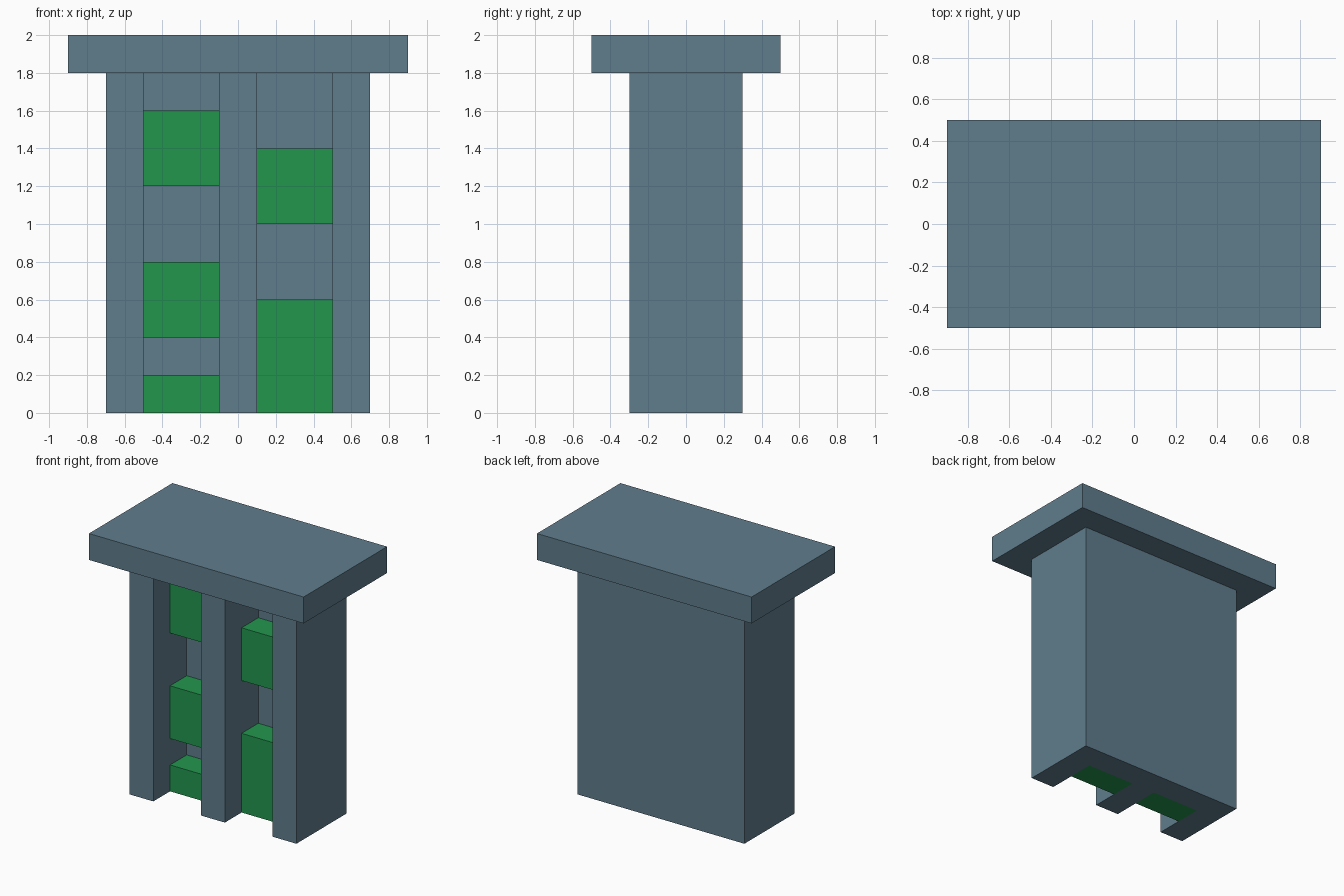
import bpy
import bmesh

cube = bpy.data.objects.get("Cube")
if cube:
    bpy.data.objects.remove(cube, do_unlink=True)


def material(name, rgb):
    mat = bpy.data.materials.new(name)
    mat.use_nodes = True
    mat.diffuse_color = (*rgb, 1)
    mat.node_tree.nodes["Principled BSDF"].inputs["Base Color"].default_value = (*rgb, 1)
    return mat


slate = material("slate_blue", (0.117, 0.205, 0.265))
green = material("green", (0.016, 0.305, 0.076))


def prism(name, outline, z0, z1, mat):
    """Extrude a plan outline from z0 up to z1."""
    bm = bmesh.new()
    base = bm.faces.new([bm.verts.new((x, y, z0)) for x, y in outline])
    top = bmesh.ops.extrude_face_region(bm, geom=[base], use_keep_orig=True)
    moved = [v for v in top["geom"] if isinstance(v, bmesh.types.BMVert)]
    bmesh.ops.translate(bm, verts=moved, vec=(0, 0, z1 - z0))
    bmesh.ops.recalc_face_normals(bm, faces=bm.faces)
    mesh = bpy.data.meshes.new(name)
    bm.to_mesh(mesh)
    bm.free()
    mesh.materials.append(mat)
    obj = bpy.data.objects.new(name, mesh)
    bpy.context.collection.objects.link(obj)
    return obj


def rect(x0, x1, y0, y1):
    return [(x0, y0), (x1, y0), (x1, y1), (x0, y1)]


# Main body: E-shaped plan with two open channels on the front
half = [(0.1, -0.3), (0.1, 0.1), (0.5, 0.1), (0.5, -0.3), (0.7, -0.3), (0.7, 0.3)]
mirrored = [(-x, y) for x, y in reversed(half)]
prism("body", half + mirrored, 0, 1.8, slate)

# Overhanging cap slab
prism("cap", rect(-0.9, 0.9, -0.5, 0.5), 1.8, 2.0, slate)

# Green blocks set inside the channels
channels = {
    "right": (-0.5, -0.1, [(0, 0.2), (0.4, 0.8), (1.2, 1.6)]),
    "left": (0.1, 0.5, [(0, 0.6), (1.0, 1.4)]),
}
for side, (x0, x1, spans) in channels.items():
    for i, (z0, z1) in enumerate(spans, 1):
        prism(f"{side}_block_{i}", rect(x0, x1, -0.1, 0.1), z0, z1, green)
